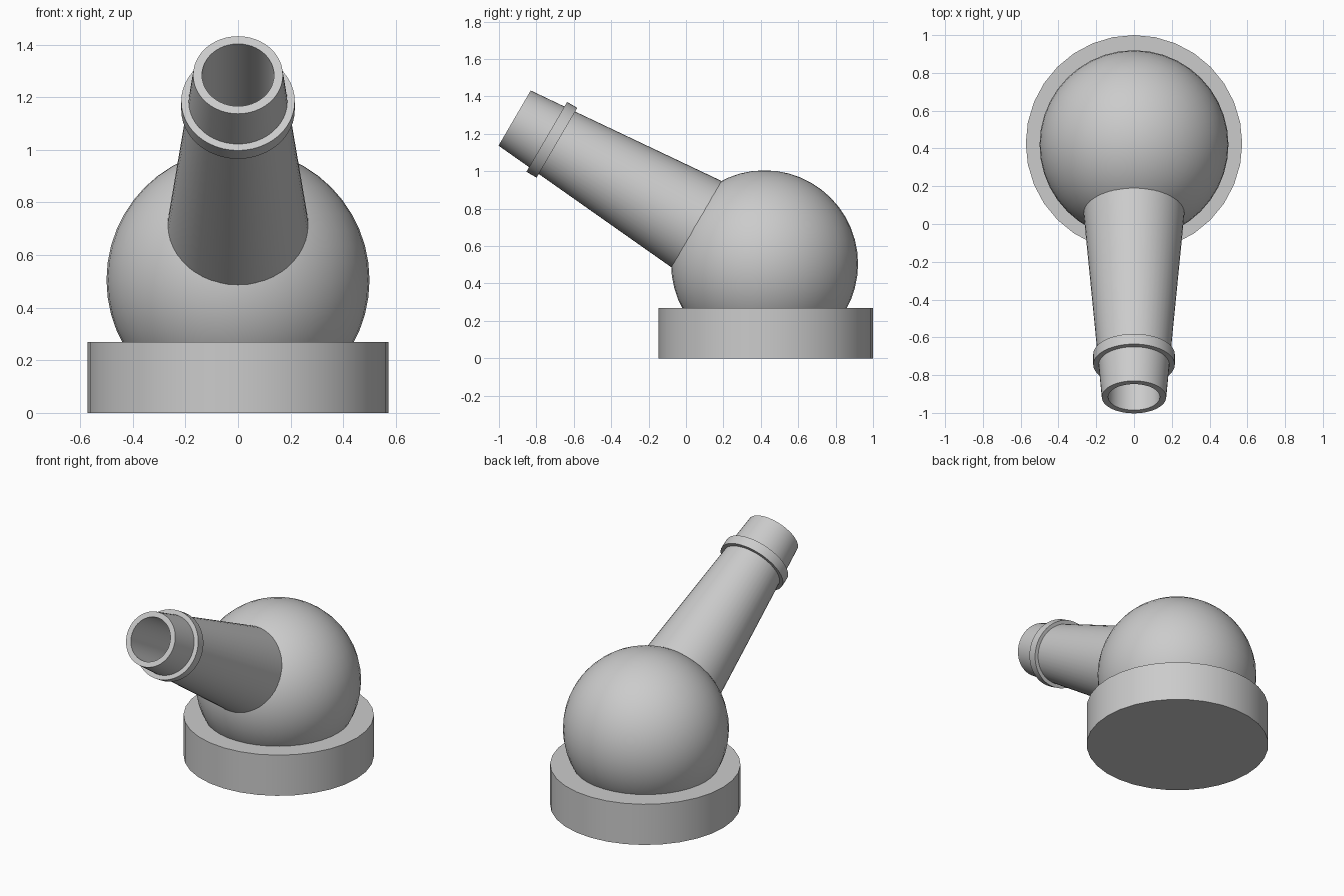
import bpy, bmesh
from math import radians, sin, cos, tau

if "Cube" in bpy.data.objects:
    bpy.data.objects.remove(bpy.data.objects["Cube"])

SIDES = 48
BALL = (0, 0.42, 0.505)
TILT = radians(59.75)


def lathe(name, profile, location, tilt=0.0, sides=SIDES, closed=False):
    """Revolve (radius, height) points round local z; open ends get caps."""
    bm = bmesh.new()
    rings = [[bm.verts.new((r * cos(tau * i / sides), r * sin(tau * i / sides), h))
              for i in range(sides)] for r, h in profile]
    pairs = list(zip(rings, rings[1:]))
    if closed:
        pairs.append((rings[-1], rings[0]))
    else:
        bm.faces.new(rings[0])
        bm.faces.new(rings[-1])
    for a, b in pairs:
        for i in range(sides):
            j = (i + 1) % sides
            bm.faces.new((a[i], a[j], b[j], b[i]))
    bmesh.ops.recalc_face_normals(bm, faces=bm.faces)
    mesh = bpy.data.meshes.new(name)
    bm.to_mesh(mesh)
    bm.free()
    obj = bpy.data.objects.new(name, mesh)
    bpy.context.collection.objects.link(obj)
    obj.location = location
    obj.rotation_euler.x = tilt
    return obj


def barrel_radius(d):
    return 0.267 - 0.0855 * (d - 0.42)


# Round base plate
base = lathe("base", [(0.573, 0), (0.573, 0.27)], (0, 0.427, 0), sides=32)

# Ball resting in the base
bpy.ops.mesh.primitive_uv_sphere_add(segments=40, ring_count=24, radius=0.5, location=BALL)
ball = bpy.context.object
ball.name = "ball"

# Tapered barrel pointing up and forward, with a straight bore
barrel = lathe("barrel", [(barrel_radius(0.40), 0.40), (barrel_radius(1.547), 1.547),
                          (0.137, 1.547), (0.137, 0.45)], BALL, TILT)

# Collar near the muzzle
collar = lathe("collar", [(0.18, 1.285), (0.216, 1.285), (0.216, 1.348), (0.18, 1.348)],
               BALL, TILT, closed=True)

# Smooth shading with crisp rims
bpy.ops.object.select_all(action='DESELECT')
for obj in (base, ball, barrel, collar):
    obj.select_set(True)
bpy.context.view_layer.objects.active = base
bpy.ops.object.shade_smooth_by_angle(angle=radians(35))
